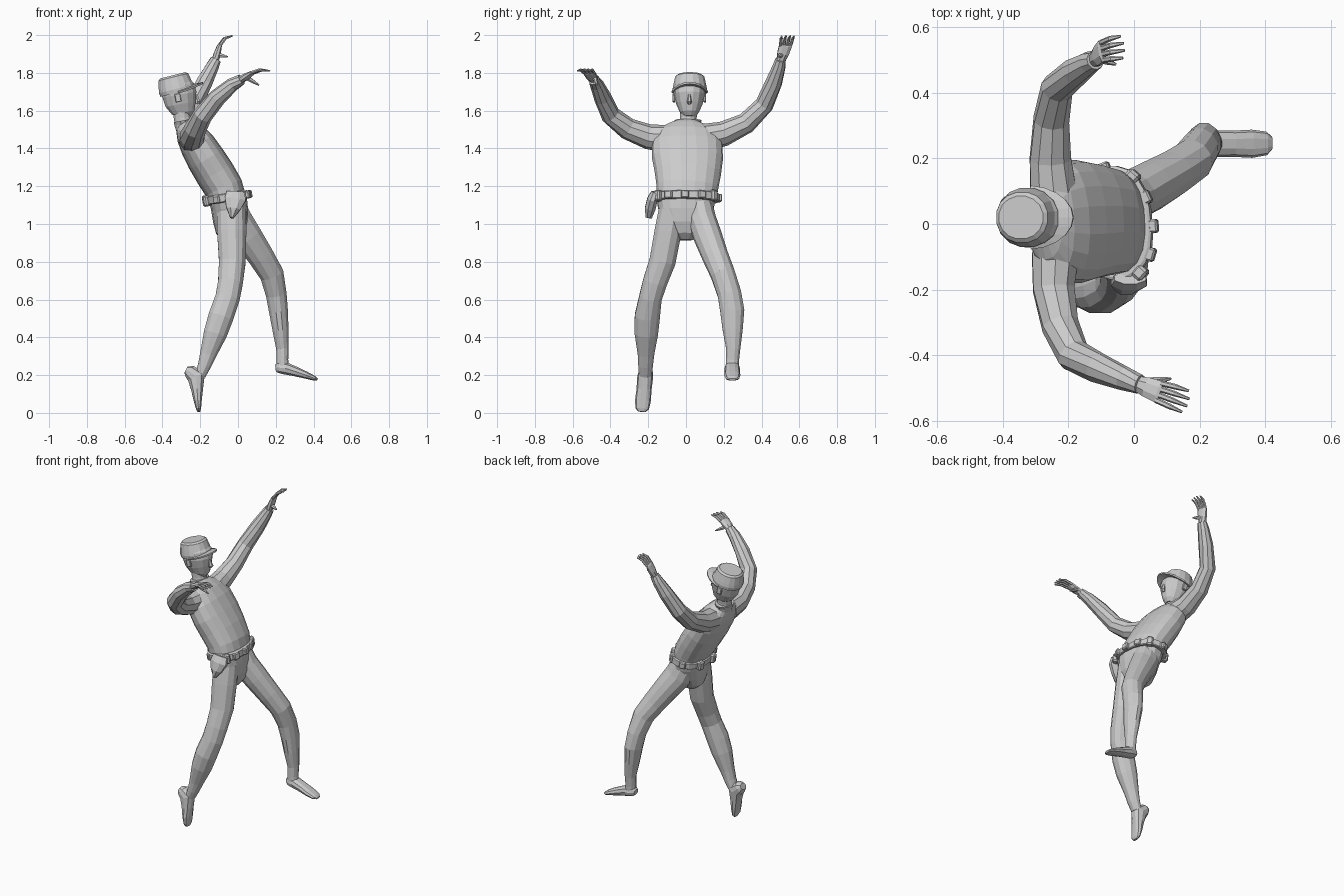
import bpy, bmesh, math
from mathutils import Vector, Matrix


def finish(name, bm):
    bmesh.ops.recalc_face_normals(bm, faces=bm.faces[:])
    me = bpy.data.meshes.new(name)
    bm.to_mesh(me)
    bm.free()
    ob = bpy.data.objects.new(name, me)
    bpy.context.collection.objects.link(ob)
    return ob


def loft(name, rings, ref=(0, 1, 0), sides=12, power=1.0, axis=None):
    """Skin of elliptical rings (x, y, z, half depth, half width along ref)."""
    bm = bmesh.new()
    pts = [Vector(r[:3]) for r in rings]
    loops = []
    for i, r in enumerate(rings):
        t = Vector(axis) if axis else pts[min(i + 1, len(pts) - 1)] - pts[max(i - 1, 0)]
        t.normalize()
        v = Vector(ref)
        v = (v - t * v.dot(t)).normalized()
        u = v.cross(t)
        a, b = r[3], r[-1]
        loop = []
        for k in range(sides):
            w = 2 * math.pi * (k + .5) / sides
            c, s = math.cos(w), math.sin(w)
            c = math.copysign(abs(c) ** power, c)
            s = math.copysign(abs(s) ** power, s)
            loop.append(bm.verts.new(pts[i] + u * a * c + v * b * s))
        loops.append(loop)
    for lo, hi in zip(loops, loops[1:]):
        for k in range(sides):
            n = (k + 1) % sides
            bm.faces.new((lo[k], lo[n], hi[n], hi[k]))
    bm.faces.new(loops[0])
    bm.faces.new(loops[-1])
    return finish(name, bm)


def block(name, loc, size, yaw, tilt=0):
    bm = bmesh.new()
    bmesh.ops.create_cube(bm, size=1)
    bmesh.ops.scale(bm, vec=size, verts=bm.verts)
    bmesh.ops.bevel(bm, geom=bm.edges[:], offset=min(size) * .2, segments=1, affect='EDGES')
    m = Matrix.Translation(loc) @ Matrix.Rotation(tilt, 4, 'Y') @ Matrix.Rotation(yaw, 4, 'Z')
    bm.transform(m)
    return finish(name, bm)


def hand(label, wrist, knuckle, mid, tip, side, thumb):
    wrist, knuckle, mid, tip, side = map(Vector, (wrist, knuckle, mid, tip, side))
    half = wrist.lerp(knuckle, .5)
    loft(label + "_palm", [(*wrist, .02, .023), (*half, .019, .033), (*knuckle, .012, .037),
                           (*knuckle.lerp(mid, .15), .008, .034)], side, 8)
    for n, i in enumerate((-1.5, -.5, .5, 1.5)):
        short = .12 if abs(i) > 1 else 0
        p, q, e = knuckle + side * i * .018, mid + side * i * .021, tip + side * i * .023
        e = e.lerp(q, short * 1.5)
        loft(f"{label}_finger_{n + 1}", [(*p, .009), (*q, .0085), (*e, .004)], side, 6)
    a, b = Vector(thumb[0]), Vector(thumb[1])
    loft(label + "_thumb", [(*a, .014), (*a.lerp(b, .55), .010), (*b, .004)], side, 6)


# Torso: hips and shirt
loft("hips", [(-.035, 0, .915, .04, .035), (-.04, 0, .95, .075, .075), (-.04, 0, 1.01, .09, .118),
              (-.045, 0, 1.08, .096, .148), (-.055, 0, 1.14, .1, .158)], (-.1, 1, 0), 16, .85, (-.05, 0, 1))
loft("shirt", [(-.057, .004, 1.13, .1, .158), (-.075, .007, 1.19, .103, .163),
               (-.12, .01, 1.265, .105, .175), (-.17, .008, 1.345, .102, .188),
               (-.215, .006, 1.42, .094, .187), (-.25, .006, 1.475, .08, .165),
               (-.272, .007, 1.512, .062, .115), (-.285, .008, 1.535, .045, .065)], (-.06, 1, 0), 18, .85)
loft("collar", [(-.275, .008, 1.505, .056, .072), (-.287, .009, 1.53, .052, .066),
                (-.293, .01, 1.548, .05, .074)], (0, 1, 0), 12, 1, (-.2, 0, 1))

# Belt with buckle, pouches and holster
loft("belt", [(-.053, .003, 1.118, .108, .168), (-.055, .003, 1.122, .114, .174),
              (-.061, .003, 1.158, .114, .174), (-.062, .003, 1.162, .106, .166)],
     (-.1, 1, 0), 20, .85, (-.16, 0, 1))
for n, (deg, big) in enumerate([(-2, 0), (-32, 0), (28, 0), (55, 1), (-58, 1), (100, 0), (150, 1), (195, 1), (235, 0)]):
    w = math.radians(deg)
    x, y = .116 * math.cos(w), .175 * math.sin(w)
    loc = (-.057 + x - .1 * y, y, 1.14 + .16 * x)
    block("belt_buckle" if n == 0 else f"belt_pouch_{n}", loc,
          (.028 + .012 * big, .042, .042 + .016 * big), math.atan2(y * .44, x) + .1, -.16)
loft("holster", [(-.012, -.165, 1.168, .052, .02), (-.015, -.178, 1.13, .06, .03),
                 (-.025, -.19, 1.08, .04, .03), (-.032, -.198, 1.032, .01, .018)], (0, 1, 0), 8)

# Legs and feet
loft("right_leg", [(-.035, -.075, 1.08, .08, .07), (-.033, -.095, .96, .08, .074),
                   (-.03, -.125, .8, .073, .072), (-.04, -.165, .69, .068, .066),
                   (-.055, -.188, .61, .067, .062), (-.09, -.205, .51, .069, .069),
                   (-.12, -.21, .42, .064, .064), (-.158, -.212, .31, .045, .045),
                   (-.178, -.214, .25, .036, .04), (-.2, -.215, .2, .03, .035)])
loft("left_leg", [(-.04, .075, 1.09, .085, .07), (-.01, .085, 1.02, .088, .076),
                  (.05, .115, .935, .08, .076), (.12, .155, .83, .072, .07),
                  (.178, .195, .735, .066, .066), (.202, .23, .63, .057, .065),
                  (.214, .245, .54, .052, .066), (.225, .247, .44, .044, .055),
                  (.235, .25, .34, .034, .039), (.235, .246, .28, .032, .036), (.238, .245, .24, .034, .036)])
loft("right_foot", [(-.275, -.212, .228, .02, .025), (-.255, -.213, .218, .038, .038),
                    (-.22, -.216, .19, .05, .042), (-.217, -.222, .125, .033, .04),
                    (-.213, -.228, .065, .022, .042), (-.209, -.232, .022, .014, .036),
                    (-.207, -.233, .006, .007, .02)], (0, 1, 0), 10, .85)
loft("left_foot", [(.198, .245, .238, .018, .022), (.214, .245, .24, .03, .035),
                   (.25, .245, .236, .034, .041), (.305, .245, .219, .027, .04),
                   (.36, .245, .2, .02, .043), (.405, .246, .183, .013, .036),
                   (.421, .246, .177, .006, .02)], (0, 1, 0), 10, .85)

# Sleeves, cuffs and hands
arms = {
    "right": [(-.24, -.09, 1.45, .075), (-.245, -.2, 1.462, .066), (-.225, -.31, 1.505, .058),
              (-.185, -.4, 1.578, .052), (-.11, -.44, 1.668, .047), (-.03, -.472, 1.738, .037),
              (.018, -.489, 1.765, .03)],
    "left": [(-.245, .09, 1.455, .075), (-.255, .2, 1.478, .066), (-.252, .32, 1.535, .056),
             (-.235, .415, 1.632, .05), (-.178, .465, 1.75, .045), (-.135, .493, 1.835, .035),
             (-.118, .5, 1.87, .029)]}
for side, path in arms.items():
    loft(side + "_sleeve", path, (1, 0, .3), 10)
hand("right_hand", (.005, -.485, 1.757), (.075, -.512, 1.8), (.118, -.527, 1.815), (.166, -.545, 1.811),
     (.3, .95, 0), ((.045, -.482, 1.775), (.112, -.472, 1.735)))
hand("left_hand", (-.122, .5, 1.86), (-.098, .527, 1.945), (-.07, .535, 1.983), (-.03, .541, 1.997),
     (.1, -.98, 0), ((-.105, .505, 1.895), (-.055, .487, 1.885)))

# Head, nose, ears
loft("neck", [(-.285, .008, 1.5, .045, .048), (-.295, .012, 1.56, .046, .045), (-.3, .016, 1.62, .05, .05)])
loft("head", [(-.278, .018, 1.568, .034, .03), (-.29, .018, 1.59, .062, .05), (-.304, .018, 1.635, .083, .07),
              (-.31, .018, 1.685, .093, .083), (-.32, .018, 1.73, .09, .084), (-.33, .018, 1.76, .07, .07)],
     (0, 1, 0), 14, .9, (-.18, 0, 1))
loft("nose", [(-.222, .018, 1.685, .008, .006), (-.213, .018, 1.648, .016, .013),
              (-.218, .018, 1.635, .008, .009)], (0, 1, 0), 6)
for label, y in (("right", -.064), ("left", .1)):
    block(label + "_ear", (-.318, y, 1.668), (.03, .014, .045), 0, -.2)

# Cap: band, crown and curved bill
loft("cap", [(-.322, .02, 1.695, .093, .09), (-.327, .02, 1.715, .096, .092),
             (-.332, .02, 1.735, .092, .088), (-.342, .02, 1.778, .082, .078),
             (-.345, .02, 1.787, .07, .066)], (0, 1, 0), 16, .95, (-.25, 0, 1))
bm = bmesh.new()
rows = []
for i in range(11):
    w = math.radians(-85 + 17 * i)
    row = []
    for f in (0, .5, 1):
        x = -.325 + (.08 + .06 * f) * math.cos(w)
        y = (.086 + .01 * f) * math.sin(w)
        row.append(bm.verts.new((x, y + .02, 1.715 + .24 * (x + .27) + .012 - 2.2 * y * y)))
    rows.append(row)
for p, q in zip(rows, rows[1:]):
    for j in range(2):
        bm.faces.new((p[j], p[j + 1], q[j + 1], q[j]))
bill = finish("cap_bill", bm)
mod = bill.modifiers.new("thickness", 'SOLIDIFY')
mod.thickness = .01
mod.offset = 0
